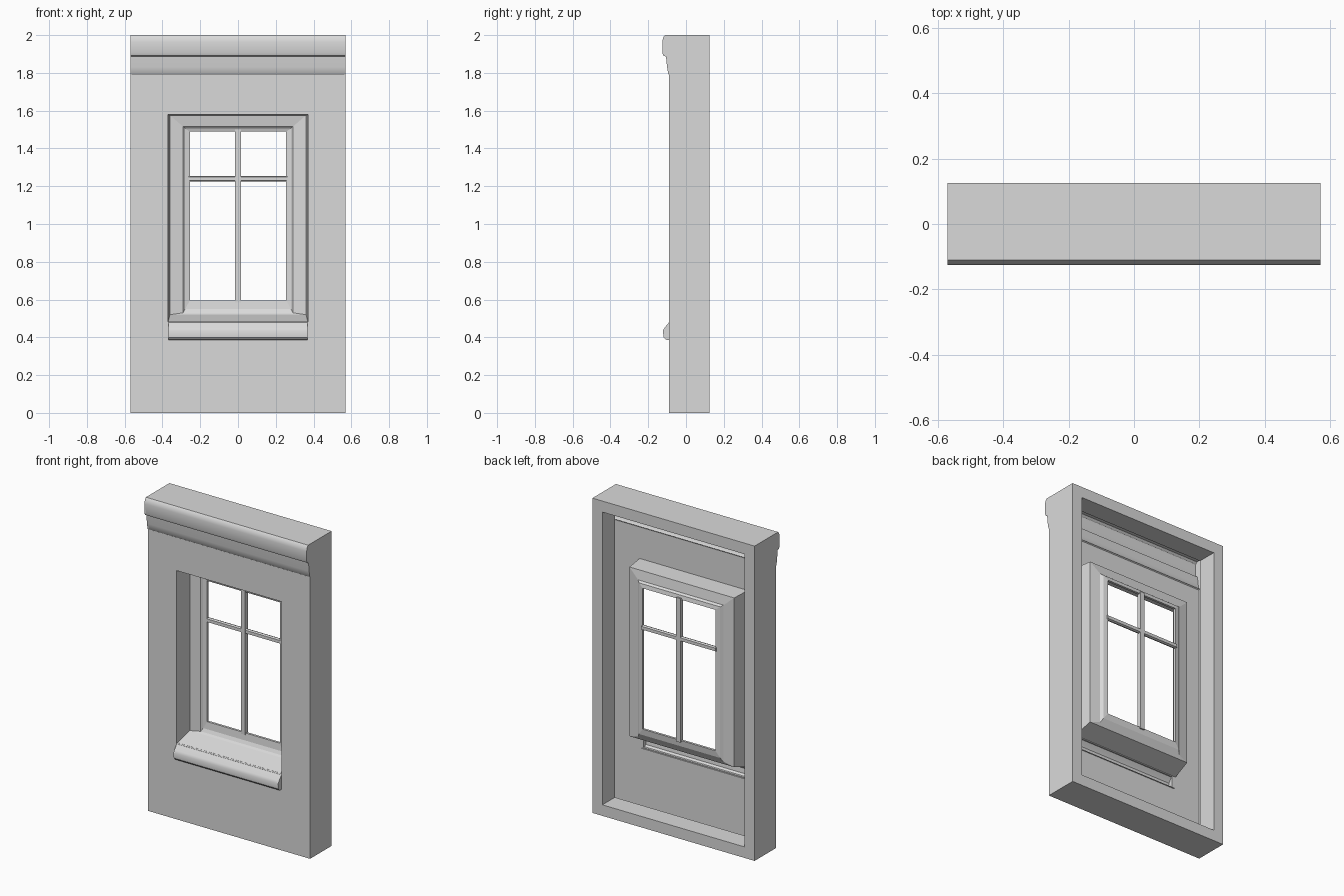
import bpy, bmesh

cube = bpy.data.objects.get("Cube")
if cube:
    bpy.data.objects.remove(cube, do_unlink=True)

stone = bpy.data.materials.new("pale_grey_stone")
stone.use_nodes = True
colour = (0.7, 0.7, 0.7, 1)
stone.diffuse_color = colour
stone.node_tree.nodes["Principled BSDF"].inputs["Base Color"].default_value = colour


def finish(name, bm, smooth=False):
    bmesh.ops.recalc_face_normals(bm, faces=bm.faces)
    mesh = bpy.data.meshes.new(name)
    bm.to_mesh(mesh)
    bm.free()
    mesh.materials.append(stone)
    ob = bpy.data.objects.new(name, mesh)
    bpy.context.collection.objects.link(ob)
    bpy.ops.object.select_all(action='DESELECT')
    ob.select_set(True)
    bpy.context.view_layer.objects.active = ob
    if smooth:
        bpy.ops.object.shade_smooth_by_angle(angle=0.6)
    return ob


def ring_loft(name, rings):
    """Closed loft through rectangles (half width, bottom, top, y)."""
    bm = bmesh.new()
    loops = [[bm.verts.new(p) for p in ((-w, y, b), (w, y, b), (w, y, t), (-w, y, t))]
             for w, b, t, y in rings]
    for a, c in zip(loops, loops[1:] + loops[:1]):
        for i in range(4):
            j = (i + 1) % 4
            bm.faces.new((a[i], a[j], c[j], c[i]))
    return finish(name, bm)


def extrude_x(name, profile, x0, x1, smooth=False):
    """Extrude a (y, z) profile along x."""
    bm = bmesh.new()
    ends = [[bm.verts.new((x, y, z)) for y, z in profile] for x in (x0, x1)]
    for end in ends:
        bm.faces.new(end)
    n = len(profile)
    for i in range(n):
        j = (i + 1) % n
        bm.faces.new((ends[0][i], ends[0][j], ends[1][j], ends[1][i]))
    return finish(name, bm, smooth)


def hollow_moulding(name, profile, half):
    """Thin moulding, open at the back, closed by a plate at each end."""
    mid = (profile[0][1] + profile[-1][1]) / 2
    inner = [(y + 0.012, mid + (z - mid) * 0.9) for y, z in reversed(profile)]
    extrude_x(name, profile + inner, -half, half, True)
    for side, x in (("right", -half), ("left", half - 0.01)):
        extrude_x(f"{name}_{side}_end", profile, x, x + 0.01)


def box(y0, y1, z0, z1):
    return [(y0, z0), (y1, z0), (y1, z1), (y0, z1)]


# Thin front wall with the window reveal and moulded window frame
wall = ring_loft("front_wall", [
    (0.57, 0, 1.79, -0.09),
    (0.37, 0.48, 1.58, -0.09),
    (0.36, 0.52, 1.575, 0.03),
    (0.29, 0.53, 1.515, 0.04),
    (0.28, 0.55, 1.505, 0.05),
    (0.255, 0.595, 1.49, 0.055),
    (0.255, 0.595, 1.49, 0.07),
    (0.285, 0.555, 1.515, 0.065),
    (0.3, 0.53, 1.525, 0.052),
    (0.368, 0.51, 1.585, 0.042),
    (0.38, 0.47, 1.59, -0.078),
    (0.57, 0, 1.79, -0.078),
])

# Opening into the hollow sill
cutter = extrude_x("sill_cutter", box(-0.1, -0.07, 0.395, 0.465), -0.355, 0.355)
cutter.hide_render = True
cut = wall.modifiers.new("sill_opening", 'BOOLEAN')
cut.operation = 'DIFFERENCE'
cut.solver = 'EXACT'
cut.object = cutter
bpy.context.view_layer.objects.active = wall
bpy.ops.object.modifier_apply(modifier=cut.name)
bpy.data.objects.remove(cutter, do_unlink=True)

# Side walls with a thick rim around the open back
ring_loft("side_walls_and_rim", [
    (0.57, 0, 2, -0.09),
    (0.57, 0, 2, 0.125),
    (0.5, 0.07, 1.93, 0.125),
    (0.5, 0.07, 1.93, 0),
    (0.56, 0.01, 1.99, 0),
    (0.56, 0.01, 1.99, -0.09),
])

# Cornice with a tapering lower band
hollow_moulding("cornice", [
    (-0.085, 1.785), (-0.094, 1.795), (-0.1, 1.83), (-0.106, 1.886), (-0.12, 1.892),
    (-0.125, 1.905), (-0.125, 1.965), (-0.121, 1.988), (-0.11, 2), (-0.085, 2)], 0.57)

# Window sill with a sloped top
hollow_moulding("window_sill", [
    (-0.085, 0.385), (-0.108, 0.388), (-0.119, 0.4), (-0.122, 0.435),
    (-0.114, 0.45), (-0.085, 0.485)], 0.368)

# Glazing bars
extrude_x("vertical_bar", box(0.05, 0.078, 0.585, 1.5), -0.015, 0.015)
extrude_x("cross_bar", [(0.052, 1.23), (0.064, 1.225), (0.076, 1.23),
                        (0.076, 1.25), (0.064, 1.255), (0.052, 1.25)], -0.262, 0.262)
